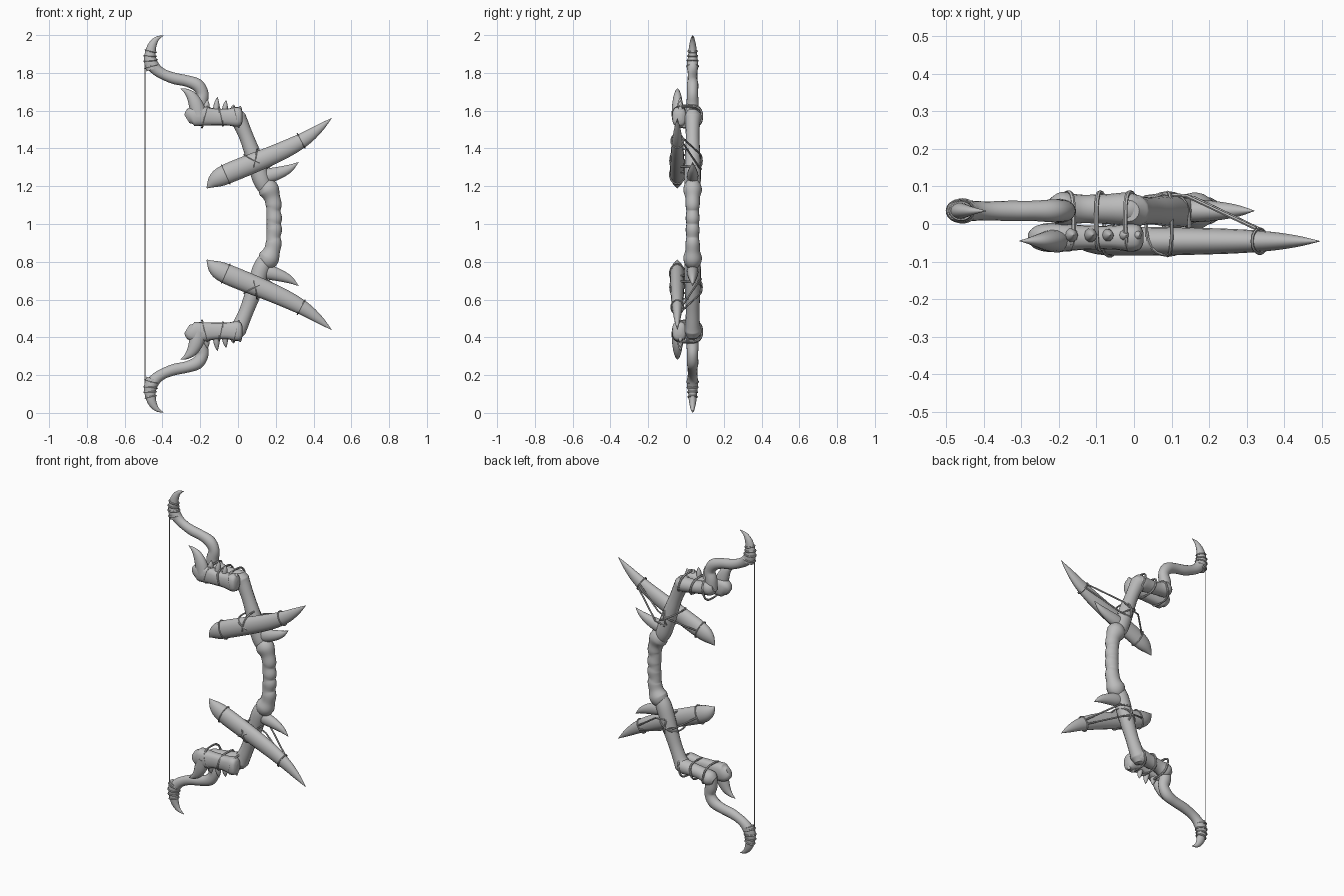
import bpy, bmesh, math
from mathutils import Vector

bone = bpy.data.materials.new("grey bone")
bone.diffuse_color = (0.5, 0.5, 0.5, 1)
Y = Vector((0, 1, 0))
LIMB_Y = 0.035
TUSK_Y = -0.046


def smooth_path(pts, steps):
    """Catmull-Rom interpolation of tuples of any length."""
    out = []
    for i in range(len(pts) - 1):
        p = [pts[max(i - 1, 0)], pts[i], pts[i + 1], pts[min(i + 2, len(pts) - 1)]]
        for k in range(steps):
            t = k / steps
            out.append([0.5 * (2 * b + (c - a) * t + (2 * a - 5 * b + 4 * c - d) * t * t
                               + (3 * b - a - 3 * c + d) * t ** 3) for a, b, c, d in zip(*p)])
    return out + [list(pts[-1])]


def sweep(name, pts, ref=Y, sides=16, power=1.0, cyclic=False, mirror=True):
    """Loft elliptical rings along (x, y, z, in-plane radius, depth radius) points."""
    bm = bmesh.new()
    n = len(pts)
    pos = [Vector(p[:3]) for p in pts]
    rings = []
    for i, p in enumerate(pts):
        a, b = (i - 1, (i + 1) % n) if cyclic else (max(i - 1, 0), min(i + 1, n - 1))
        t = (pos[b] - pos[a]).normalized()
        u = ref.cross(t).normalized()
        v = t.cross(u)
        ring = []
        for k in range(sides):
            c, s = math.cos(2 * math.pi * k / sides), math.sin(2 * math.pi * k / sides)
            c, s = (math.copysign(abs(q) ** power, q) for q in (c, s))
            co = pos[i] + u * c * max(p[3], 0.001) + v * s * max(p[4], 0.001)
            ring.append(bm.verts.new(co - Vector((0, 0, 1))))
        rings.append(ring)
    for i in range(n if cyclic else n - 1):
        r, q = rings[i], rings[(i + 1) % n]
        for k in range(sides):
            m = (k + 1) % sides
            bm.faces.new((r[k], r[m], q[m], q[k]))
    if not cyclic:
        bm.faces.new(rings[0])
        bm.faces.new(rings[-1])
    bmesh.ops.recalc_face_normals(bm, faces=bm.faces)
    me = bpy.data.meshes.new(name)
    bm.to_mesh(me)
    bm.free()
    me.materials.append(bone)
    ob = bpy.data.objects.new(name, me)
    ob.location.z = 1
    bpy.context.collection.objects.link(ob)
    if mirror:  # lower half copies the upper half
        mod = ob.modifiers.new("lower half", "MIRROR")
        mod.use_axis = (False, False, True)
        mod.use_mirror_merge = False
    bpy.context.view_layer.objects.active = ob
    ob.select_set(True)
    bpy.ops.object.shade_smooth_by_angle(angle=math.radians(50))
    ob.select_set(False)
    return ob


def horn(name, pts, y, depth=1.0, steps=5, **kw):
    """Tapering tube in the plane of the bow from (x, z, radius) points."""
    path = [(x, y, z, r, r * depth) for x, z, r in pts]
    return sweep(name, smooth_path(path, steps), **kw)


def band(name, x, y, z, a, b, angle, r=0.006, power=1.0):
    """Cord loop around a part that runs at the given angle in the bow plane."""
    axis = Vector((math.cos(angle), 0, math.sin(angle)))
    u = axis.cross(Y)
    pts = []
    for k in range(28):
        c, s = math.cos(k * math.pi / 14), math.sin(k * math.pi / 14)
        c, s = (math.copysign(abs(q) ** power, q) for q in (c, s))
        pts.append((*(Vector((x, y, z)) + u * c * a + Y * s * b), r, r))
    sweep(name, pts, ref=axis, sides=6, cyclic=True)


def cord(name, pts, r=0.005):
    sweep(name, [(*p, r, r) for p in pts], ref=Vector((0.3, 0.2, 1)).normalized(), sides=6)


# Grip with knobbly ends, running through both halves
half = [(0.125, 1.215, 0.02), (0.14, 1.205, 0.045), (0.163, 1.18, 0.055), (0.18, 1.14, 0.043),
        (0.189, 1.10, 0.042), (0.187, 1.07, 0.037), (0.192, 1.03, 0.041)]
horn("grip", half + [(0.189, 1.0, 0.037)] + [(x, 2 - z, r) for x, z, r in reversed(half)],
     LIMB_Y, 0.9, mirror=False)

# Limb bones from the grip outwards
horn("inner_limb", [(0.155, 1.16, 0.03), (0.13, 1.22, 0.045), (0.105, 1.29, 0.046), (0.075, 1.38, 0.042),
                    (0.045, 1.46, 0.038), (0.015, 1.53, 0.041), (-0.005, 1.565, 0.047),
                    (-0.015, 1.60, 0.03)], LIMB_Y, 0.95)
horn("middle_limb", [(0.02, 1.555, 0.03), (-0.01, 1.562, 0.044), (-0.07, 1.567, 0.04),
                     (-0.14, 1.575, 0.038), (-0.195, 1.59, 0.045), (-0.225, 1.60, 0.025)], LIMB_Y + 0.005)
horn("outer_limb", [(-0.2, 1.58, 0.035), (-0.197, 1.64, 0.036), (-0.188, 1.69, 0.032),
                    (-0.215, 1.735, 0.034), (-0.27, 1.757, 0.03), (-0.335, 1.77, 0.03),
                    (-0.39, 1.79, 0.028), (-0.43, 1.815, 0.03), (-0.458, 1.85, 0.033),
                    (-0.465, 1.88, 0.028)], LIMB_Y, 0.9)

# Curved tip horn with wrapped cord
horn("tip_horn", [(-0.45, 1.82, 0.036), (-0.463, 1.86, 0.034), (-0.465, 1.90, 0.029),
                  (-0.454, 1.945, 0.023), (-0.43, 1.98, 0.013), (-0.395, 1.998, 0.001)], LIMB_Y, 0.8)
for i, (x, z, r) in enumerate([(-0.457, 1.835, 0.036), (-0.463, 1.865, 0.034),
                               (-0.465, 1.89, 0.031), (-0.462, 1.915, 0.028)]):
    band(f"tip_wrap_{i}", x, LIMB_Y, z, r, r * 0.8, math.radians(105 - i * 9), 0.005)

# Jaw bone in front of the limb, with its rear hook and teeth
horn("jaw", [(-0.27, 1.555, 0.025), (-0.245, 1.568, 0.05), (-0.20, 1.572, 0.053), (-0.13, 1.567, 0.045),
             (-0.06, 1.566, 0.044), (-0.01, 1.567, 0.052), (0.015, 1.567, 0.045), (0.025, 1.567, 0.02)],
     -0.036, 0.72, power=0.75)
horn("jaw_hook", [(-0.205, 1.57, 0.042), (-0.222, 1.63, 0.038), (-0.245, 1.675, 0.028),
                  (-0.275, 1.703, 0.014), (-0.305, 1.717, 0.001)], -0.045, 0.75)
for i, (x, z, r) in enumerate([(-0.165, 1.66, 0.02), (-0.113, 1.672, 0.019), (-0.067, 1.655, 0.017),
                               (-0.025, 1.632, 0.016), (0.01, 1.625, 0.014)]):
    horn(f"tooth_{i}", [(x - 0.005, 1.58, r), (x, (1.6 + z) / 2, r * 0.75), (x + 0.004, z, 0.001)],
         -0.03, 1.1, sides=10)

# Cords binding jaw and limb
for i, (x, a, tilt) in enumerate([(-0.175, 0.06, -14), (-0.09, 0.05, 12), (-0.01, 0.056, 14)]):
    band(f"jaw_binding_{i}", x, 0.008, 1.57, a, 0.076, math.radians(tilt), 0.006, 0.7)

# Large tusk blade and the small spike near the grip
horn("tusk", [(-0.165, 1.19, 0.002), (-0.125, 1.228, 0.038), (-0.07, 1.26, 0.052), (0.05, 1.31, 0.053),
              (0.16, 1.355, 0.05), (0.27, 1.405, 0.045), (0.36, 1.455, 0.036), (0.435, 1.51, 0.021),
              (0.495, 1.56, 0.001)], TUSK_Y, 0.72)
horn("spike", [(0.10, 1.24, 0.03), (0.16, 1.255, 0.038), (0.22, 1.272, 0.032),
               (0.275, 1.295, 0.02), (0.32, 1.327, 0.001)], LIMB_Y, 0.8)

# Cords binding tusk and limb
band("tusk_ring_outer", 0.335, TUSK_Y, 1.44, 0.043, 0.033, math.radians(28), 0.004)
band("tusk_ring_inner", -0.065, TUSK_Y, 1.262, 0.055, 0.04, math.radians(24), 0.004)
band("tusk_binding_a", 0.09, 0.0, 1.335, 0.062, 0.084, math.radians(-10), 0.005, 0.8)
band("tusk_binding_b", 0.09, 0.0, 1.335, 0.065, 0.082, math.radians(62), 0.005, 0.8)
cord("cord_outer_top", [(0.325, -0.012, 1.45), (0.14, 0.075, 1.37), (0.07, 0.08, 1.34)])
cord("cord_outer_low", [(0.335, -0.014, 1.425), (0.16, 0.07, 1.30), (0.09, 0.08, 1.29)])
cord("cord_inner", [(-0.065, -0.008, 1.27), (0.03, 0.072, 1.33), (0.09, 0.08, 1.34)])

# Bowstring
sweep("bowstring", [(-0.493, LIMB_Y, z, 0.002, 0.002) for z in (0.14, 1.0, 1.86)],
      sides=6, mirror=False)
